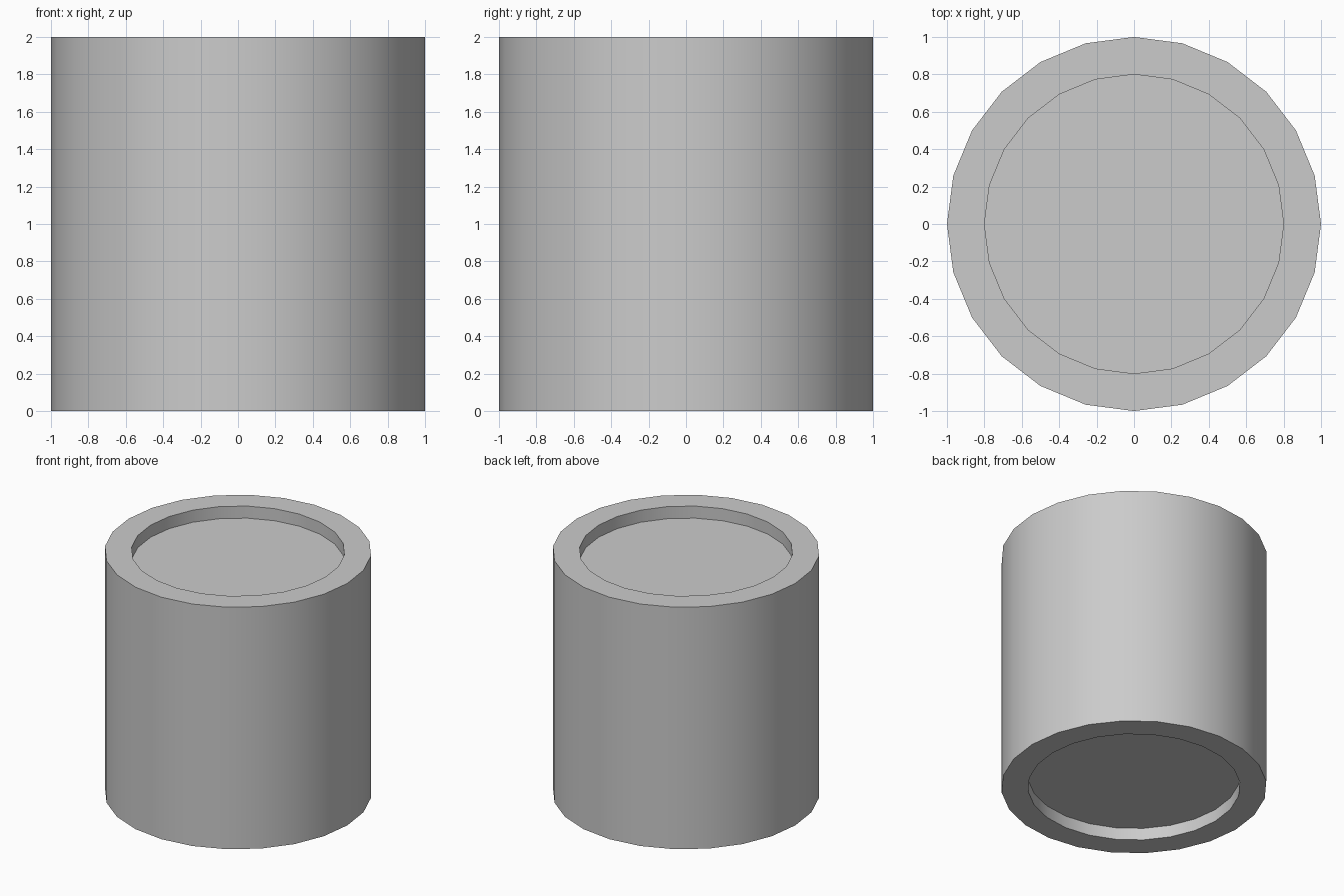
import bpy, bmesh, math

if "Cube" in bpy.data.objects:
    bpy.data.objects.remove(bpy.data.objects["Cube"])

SIDES = 24
# Ring profile (radius, z): bottom recess, outer wall, top recess
PROFILE = [(0.8, 0.1), (0.8, 0.0), (1.0, 0.0), (1.0, 2.0), (0.8, 2.0), (0.8, 1.9)]

bm = bmesh.new()


def ring(radius, z):
    step = 2 * math.pi / SIDES
    return [bm.verts.new((radius * math.cos(i * step), radius * math.sin(i * step), z))
            for i in range(SIDES)]


# Drum wall and rims
rings = [ring(r, z) for r, z in PROFILE]
for a, b in zip(rings, rings[1:]):
    for i in range(SIDES):
        j = (i + 1) % SIDES
        bm.faces.new((a[i], a[j], b[j], b[i]))

# Recessed end panels
bm.faces.new(rings[0][::-1])
bm.faces.new(rings[-1])
bmesh.ops.recalc_face_normals(bm, faces=bm.faces)

mesh = bpy.data.meshes.new("recessed_drum")
bm.to_mesh(mesh)
bm.free()
drum = bpy.data.objects.new("recessed_drum", mesh)
bpy.context.collection.objects.link(drum)

# Smooth round walls, crisp rims
bpy.context.view_layer.objects.active = drum
drum.select_set(True)
bpy.ops.object.shade_smooth_by_angle(angle=math.radians(30))
